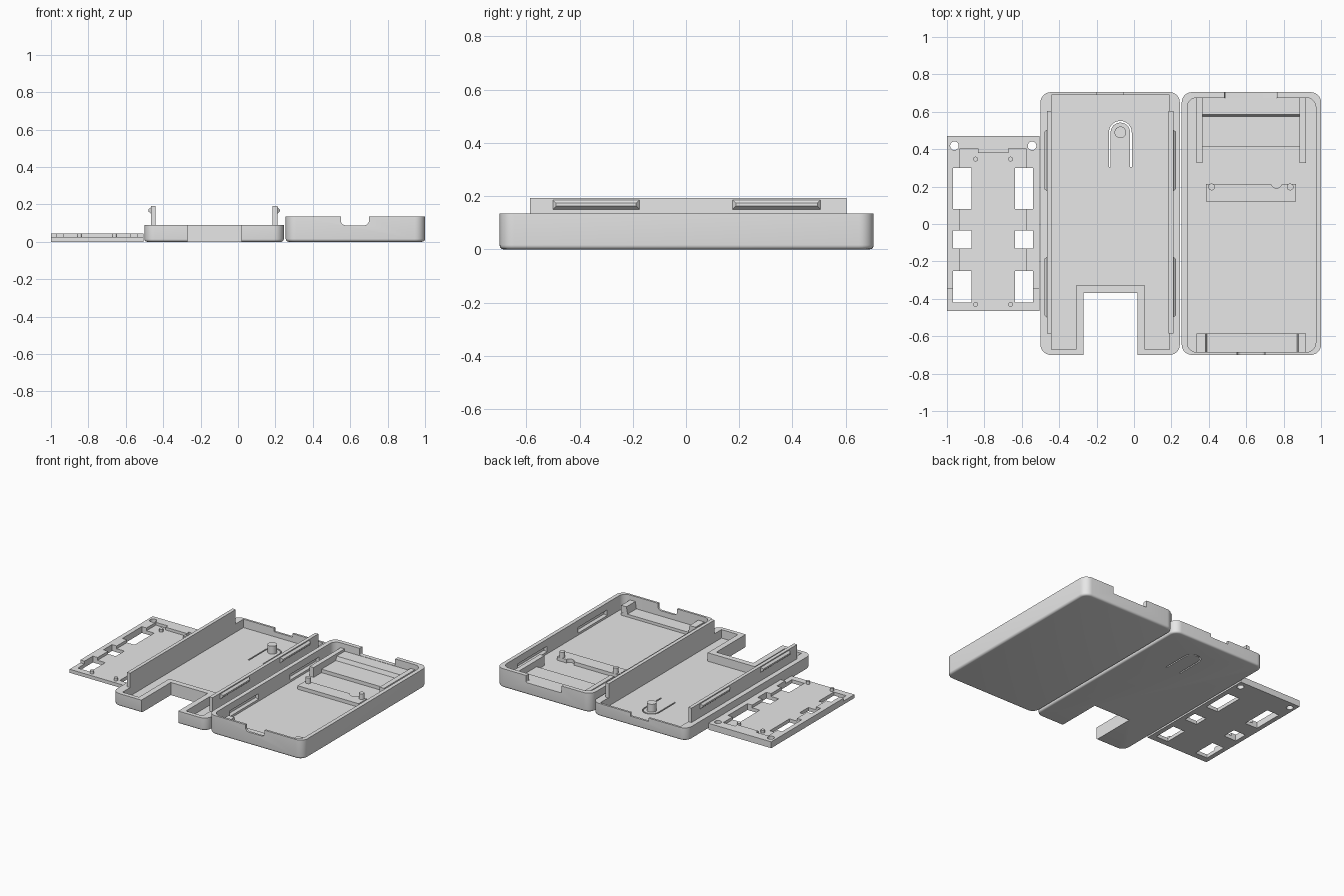
import bpy, bmesh, math

if "Cube" in bpy.data.objects:
    bpy.data.objects.remove(bpy.data.objects["Cube"])

plastic = bpy.data.materials.new("grey plastic")
plastic.diffuse_color = (0.8, 0.8, 0.8, 1)
plastic.use_nodes = True
plastic.node_tree.nodes["Principled BSDF"].inputs["Base Color"].default_value = plastic.diffuse_color


def loft(name, rings):
    """Solid skinned through equal-length rings of points."""
    bm = bmesh.new()
    rows = [[bm.verts.new(p) for p in ring] for ring in rings]
    n = len(rows[0])
    for a, b in zip(rows, rows[1:]):
        for i in range(n):
            j = (i + 1) % n
            bm.faces.new((a[i], a[j], b[j], b[i]))
    bm.faces.new(rows[0][::-1])
    bm.faces.new(rows[-1])
    bmesh.ops.recalc_face_normals(bm, faces=bm.faces)
    me = bpy.data.meshes.new(name)
    bm.to_mesh(me)
    bm.free()
    me.materials.append(plastic)
    ob = bpy.data.objects.new(name, me)
    bpy.context.collection.objects.link(ob)
    return ob


def box(name, x0, x1, y0, y1, z0, z1):
    base = [(x0, y0), (x1, y0), (x1, y1), (x0, y1)]
    return loft(name, [[(x, y, z) for x, y in base] for z in (z0, z1)])


def rounded(x0, x1, y0, y1, r, steps=7):
    pts = []
    for cx, cy, a in ((x1 - r, y1 - r, 0), (x0 + r, y1 - r, 90),
                      (x0 + r, y0 + r, 180), (x1 - r, y0 + r, 270)):
        for i in range(steps + 1):
            t = math.radians(a + 90 * i / steps)
            pts.append((cx + r * math.cos(t), cy + r * math.sin(t)))
    return pts


def slab(name, x0, x1, y0, y1, z0, z1, r, fillet=0.0):
    """Rounded-corner slab with an optional fillet round its bottom edge."""
    rings = []
    for i in range(5 if fillet else 1):
        t = math.radians(22.5 * i)
        d = fillet * (1 - math.sin(t))
        z = z0 + fillet * (1 - math.cos(t))
        rings.append([(x, y, z) for x, y in
                      rounded(x0 + d, x1 - d, y0 + d, y1 - d, r - d)])
    rings.append([(x, y, z1) for x, y in rounded(x0, x1, y0, y1, r)])
    return loft(name, rings)


def cylinder(name, x, y, r, z0, z1, n=32):
    ang = [2 * math.pi * i / n for i in range(n)]
    return loft(name, [[(x + r * math.cos(a), y + r * math.sin(a), z) for a in ang]
                       for z in (z0, z1)])


def cut(ob, cutter):
    mod = ob.modifiers.new("cut", 'BOOLEAN')
    mod.operation = 'DIFFERENCE'
    mod.solver = 'EXACT'
    mod.object = cutter
    bpy.context.view_layer.objects.active = ob
    bpy.ops.object.modifier_apply(modifier=mod.name)
    bpy.data.objects.remove(cutter)


def cut_box(ob, *dims):
    cut(ob, box("cutter", *dims))


def notch_y(ob, x0, x1, y0, y1, z0, r):
    """Round-bottomed notch through a wall facing y."""
    pts = rounded(x0, x1, z0, 0.3, r)
    cut(ob, loft("cutter", [[(x, y, z) for x, z in pts] for y in (y0, y1)]))


def ridge(name, x, out, y0, y1, z0, z1, d=0.014):
    """Snap ridge (or its groove) standing out from a side face."""
    def ring(xx, e):
        return [(xx, y0 + e, z0 + e), (xx, y1 - e, z0 + e),
                (xx, y1 - e, z1 - e), (xx, y0 + e, z1 - e)]
    return loft(name, [ring(x - out * 0.004, 0), ring(x, 0), ring(x + out * d, 0.012)])


SNAPS = ((-0.5, -0.175), (0.175, 0.505))

# ---- Mounting plate: raised frame, open recess, windows
plate = box("mounting_plate", -1, -0.505, -0.465, 0.47, 0, 0.045)
cut_box(plate, -1.1, -0.4, -0.6, -0.345, 0.025, 0.1)
cut_box(plate, -0.93, -0.577, -0.5, 0.38, 0.025, 0.1)
for x0, x1 in ((-0.93, -0.835), (-0.67, -0.577)):
    cut_box(plate, x0, x1, 0.3, 0.405, 0.025, 0.1)
for x0 in (-0.967, -0.637):
    for y0, y1 in ((0.08, 0.3), (-0.132, -0.035), (-0.42, -0.25)):
        cut_box(plate, x0, x0 + 0.097, y0, y1, -0.1, 0.1)
for x in (-0.96, -0.545):
    cut(plate, cylinder("cutter", x, 0.418, 0.023, -0.1, 0.1))
for x in (-0.847, -0.66):
    for y in (0.347, -0.43):
        cylinder("plate_peg", x, y, 0.013, 0.02, 0.045, 20)

# ---- Lid tray with cable bay at the front
lid = slab("lid_tray", -0.5, 0.245, -0.7, 0.705, 0, 0.09, 0.055, 0.014)
cut_box(lid, -0.44, 0.19, -0.33, 0.69, 0.03, 0.2)
for x0, x1 in ((-0.44, -0.31), (0.06, 0.19)):
    cut_box(lid, x0, x1, -0.67, -0.31, 0.03, 0.2)
cut_box(lid, -0.27, 0.02, -0.9, -0.37, -0.1, 0.2)
cut_box(lid, -0.2, -0.055, 0.65, 0.8, 0.065, 0.2)

# Springy button tongue: U-shaped slot and a post
bx, by = -0.073, 0.49
arc = [math.pi * i / 16 for i in range(17)]
u = [(bx + 0.061, 0.305)] + [(bx + 0.061 * math.cos(a), by + 0.061 * math.sin(a)) for a in arc]
u += [(bx - 0.061, 0.305), (bx - 0.052, 0.305)]
u += [(bx + 0.052 * math.cos(a), by + 0.052 * math.sin(a)) for a in arc[::-1]]
u += [(bx + 0.052, 0.305)]
cut(lid, loft("cutter", [[(x, y, z) for x, y in u] for z in (-0.1, 0.1)]))
cylinder("button_post", bx, by, 0.031, 0.025, 0.086)

# Side rails with snap ridges
for x0, x1, out in ((-0.465, -0.44, -1), (0.185, 0.21, 1)):
    box("side_rail", x0, x1, -0.585, 0.603, 0.09, 0.192)
    for y0, y1 in SNAPS:
        ridge("snap_ridge", x0 if out < 0 else x1, out, y0, y1, 0.15, 0.185)

# ---- Deep case
case = slab("case_shell", 0.255, 1, -0.7, 0.705, 0, 0.135, 0.055, 0.016)
cut(case, slab("cutter", 0.285, 0.972, -0.685, 0.675, 0.03, 0.3, 0.05))
notch_y(case, 0.55, 0.70, -0.8, -0.66, 0.088, 0.025)
notch_y(case, 0.485, 0.765, 0.64, 0.8, 0.085, 0.008)
for x, out in ((0.285, -1), (0.972, 1)):
    for y0, y1 in SNAPS:
        cut(case, ridge("cutter", x, out, y0, y1, 0.045, 0.085, 0.016))

# Rear port cradle: stepped bed between two ribs
box("cradle_step", 0.367, 0.885, 0.415, 0.575, 0.025, 0.055)
loft("cradle_shelf", [[(0.367, y, z), (0.885, y, z), (0.885, 0.68, z), (0.367, 0.68, z)]
                      for y, z in ((0.567, 0.025), (0.585, 0.083))])
for x0, x1 in ((0.335, 0.367), (0.885, 0.92)):
    box("cradle_rib", x0, x1, 0.327, 0.68, 0.025, 0.1)

# Cross bar with locating pegs and a small round relief
bar = box("cross_bar", 0.385, 0.865, 0.12, 0.215, 0.025, 0.055)
cut(bar, cylinder("cutter", 0.762, 0.222, 0.03, 0, 0.2))
for x in (0.415, 0.835):
    cylinder("bar_peg", x, 0.198, 0.018, 0.05, 0.095, 24)

# Front ledge with two sloped end blocks
box("front_ledge", 0.335, 0.92, -0.688, -0.585, 0.025, 0.05)
for x0, x1, s0, s1 in ((0.335, 0.395, 0, 0.012), (0.867, 0.92, 0.012, 0)):
    loft("ledge_block", [[(x0 + a, -0.688, z), (x1 - b, -0.688, z),
                          (x1 - b, -0.586, z), (x0 + a, -0.586, z)]
                         for z, a, b in ((0.03, 0, 0), (0.1, s0, s1))])

# Smooth the rounded edges, keep the rest crisp
bpy.ops.object.select_all(action='SELECT')
bpy.ops.object.shade_smooth_by_angle(angle=math.radians(30))
